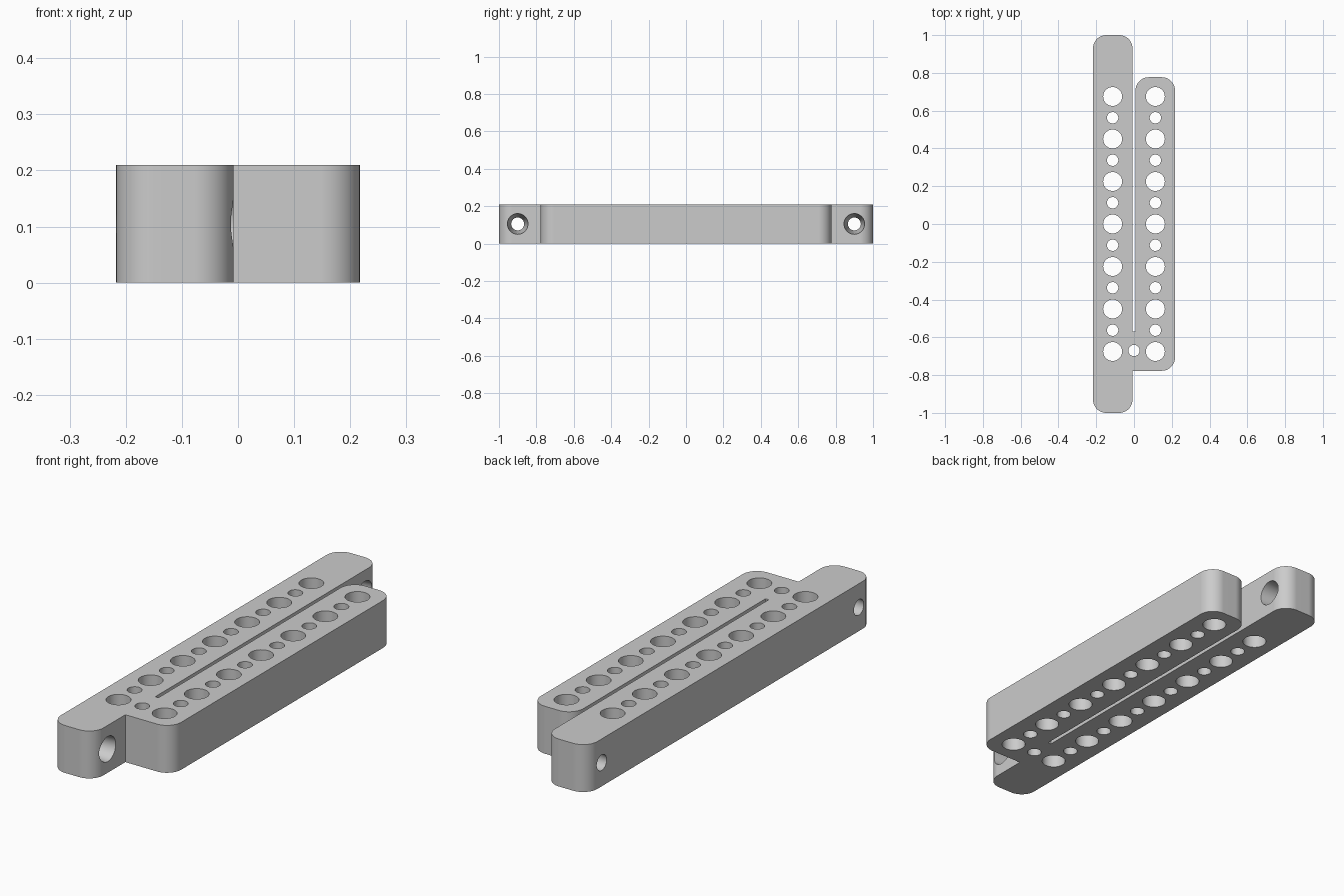
import bpy, bmesh, math
from mathutils import Matrix, Vector

if "Cube" in bpy.data.objects:
    bpy.data.objects.remove(bpy.data.objects["Cube"], do_unlink=True)

HEIGHT = 0.21
OUTER, GAP = 0.217, 0.008      # outer side and half width of the slot
LONG, SHORT = 1.0, 0.777       # half lengths of the two bars
SLOT_END = -0.568
ROUND = 0.07
ROW_X, PITCH = 0.113, 0.225

grey = bpy.data.materials.new("light_grey")
grey.use_nodes = True
grey.diffuse_color = (0.6, 0.6, 0.6, 1)
grey.node_tree.nodes["Principled BSDF"].inputs["Base Color"].default_value = (0.6, 0.6, 0.6, 1)


def make_object(name, bm):
    mesh = bpy.data.meshes.new(name)
    bmesh.ops.recalc_face_normals(bm, faces=bm.faces)
    bm.to_mesh(mesh)
    bm.free()
    mesh.materials.append(grey)
    obj = bpy.data.objects.new(name, mesh)
    bpy.context.collection.objects.link(obj)
    return obj


def rounded_outline(corners, steps=12):
    """Turn (x, y, radius) corners into outline points with round fillets."""
    points = []
    for i, (x, y, r) in enumerate(corners):
        here = Vector((x, y, 0))
        if r == 0:
            points.append(here)
            continue
        before = (Vector((*corners[i - 1][:2], 0)) - here).normalized()
        after = (Vector((*corners[(i + 1) % len(corners)][:2], 0)) - here).normalized()
        for k in range(steps + 1):
            a = math.pi / 2 * k / steps
            points.append(here + r * (before * (1 - math.sin(a)) + after * (1 - math.cos(a))))
    return points


# Two joined bars: one continuous outline, extruded upward
outline = rounded_outline([
    (-OUTER, -LONG, ROUND), (-GAP, -LONG, ROUND),
    (-GAP, -SHORT, 0), (OUTER, -SHORT, ROUND),
    (OUTER, SHORT, ROUND), (GAP, SHORT, ROUND),
    (GAP, SLOT_END, 0), (-GAP, SLOT_END, 0),
    (-GAP, LONG, ROUND), (-OUTER, LONG, ROUND),
])
bm = bmesh.new()
base = bm.faces.new([bm.verts.new(p) for p in outline])
raised = bmesh.ops.extrude_face_region(bm, geom=[base], use_keep_orig=True)
top = [v for v in raised["geom"] if isinstance(v, bmesh.types.BMVert)]
bmesh.ops.translate(bm, verts=top, vec=(0, 0, HEIGHT))
body = make_object("slotted_double_bar", bm)

# Hole cutters
bm = bmesh.new()


def add_hole(matrix, r1, r2, depth):
    bmesh.ops.create_cone(bm, cap_ends=True, segments=40, radius1=r1, radius2=r2,
                          depth=depth, matrix=matrix)


def vertical_hole(x, y, r):
    add_hole(Matrix.Translation((x, y, HEIGHT / 2)), r, r, HEIGHT * 2)


for x in (-ROW_X, ROW_X):
    for i in range(-6, 7):     # large and small holes alternate
        vertical_hole(x, i * PITCH / 2, 0.05 if i % 2 == 0 else 0.03)
vertical_hole(0, -0.67, 0.03)  # hole in the bridge

# Tapered cross holes through the ends of the long bar, wider on the inner side
turn = Matrix.Rotation(math.pi / 2, 4, 'Y')
for y in (-0.9, 0.9):
    place = Matrix.Translation((-(OUTER + GAP) / 2, y, HEIGHT / 2))
    add_hole(place @ turn, 0.034, 0.056, OUTER - GAP + 0.01)
cutter = make_object("hole_cutter", bm)
cutter.hide_render = True

# Cut the holes and remove the helper
cut = body.modifiers.new("holes", 'BOOLEAN')
cut.operation = 'DIFFERENCE'
cut.solver = 'EXACT'
cut.object = cutter
bpy.ops.object.select_all(action='DESELECT')
body.select_set(True)
bpy.context.view_layer.objects.active = body
bpy.ops.object.modifier_apply(modifier=cut.name)
bpy.data.objects.remove(cutter, do_unlink=True)

# Smooth round walls, crisp edges
bpy.ops.object.shade_smooth_by_angle(angle=math.radians(30))
weighted = body.modifiers.new("even_shading", 'WEIGHTED_NORMAL')
weighted.keep_sharp = True
